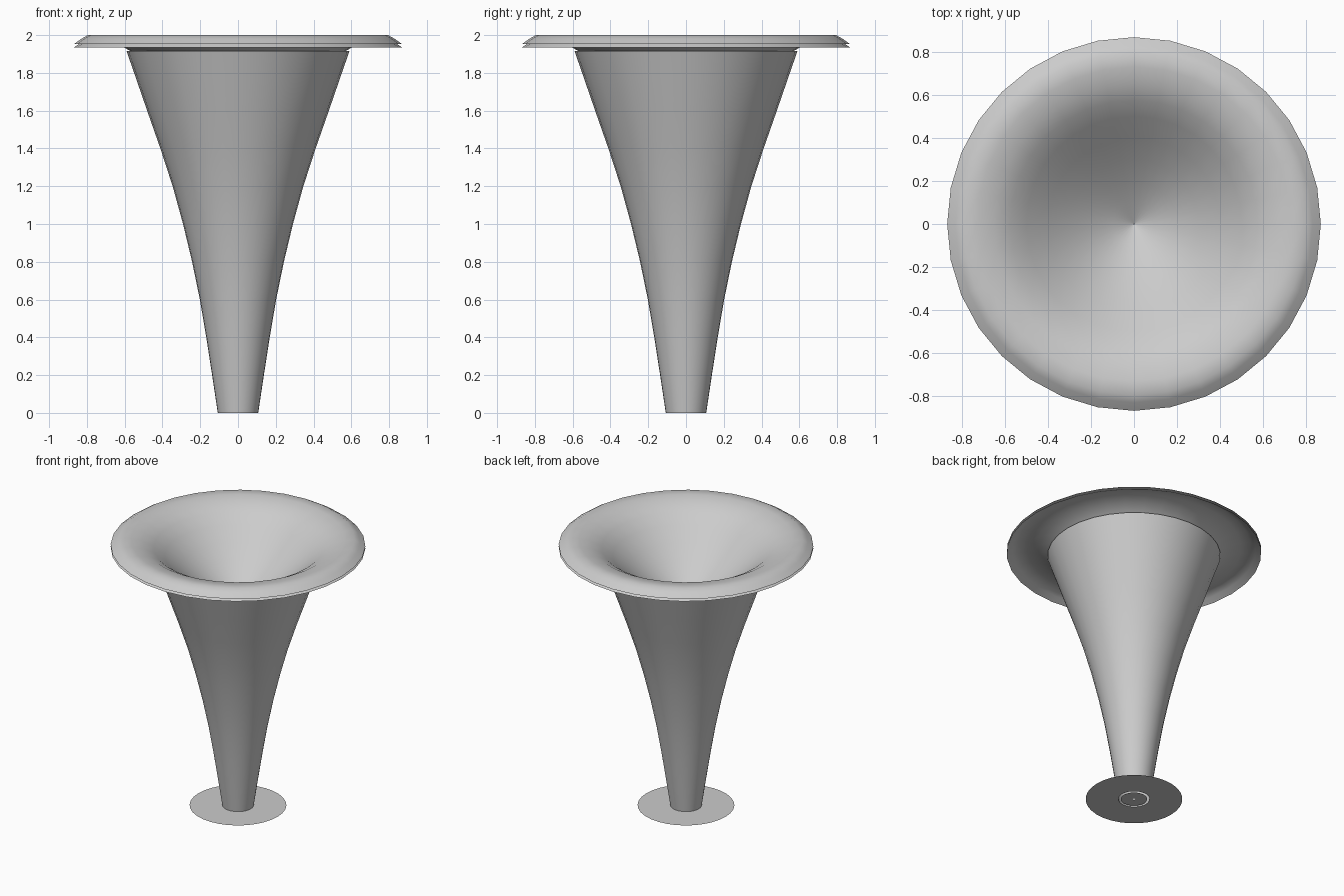
import bpy, bmesh, math

if "Cube" in bpy.data.objects:
    bpy.data.objects.remove(bpy.data.objects["Cube"])

SIDES = 32


def lathe(name, profile, angle=35):
    """Revolve an open (radius, height) profile around z as a thin sheet."""
    bm = bmesh.new()
    rings = []
    for r, z in profile:
        rings.append([bm.verts.new((r * math.cos(2 * math.pi * i / SIDES),
                                    r * math.sin(2 * math.pi * i / SIDES), z))
                      for i in range(SIDES)])
    for a, b in zip(rings, rings[1:]):
        for i in range(SIDES):
            j = (i + 1) % SIDES
            bm.faces.new((a[i], a[j], b[j], b[i]))
    mesh = bpy.data.meshes.new(name)
    bm.to_mesh(mesh)
    bm.free()
    ob = bpy.data.objects.new(name, mesh)
    bpy.context.collection.objects.link(ob)
    bpy.ops.object.select_all(action='DESELECT')
    ob.select_set(True)
    bpy.context.view_layer.objects.active = ob
    bpy.ops.object.shade_smooth_by_angle(angle=math.radians(angle))
    return ob


# Outer flared body, open at the top
body = [(0.107, 0), (0.137, 0.2), (0.168, 0.4), (0.202, 0.6), (0.243, 0.8),
        (0.291, 1.0), (0.346, 1.2), (0.411, 1.4), (0.481, 1.6),
        (0.550, 1.8), (0.590, 1.915)]
lathe("outer_body", body)

# Rolled lip flowing into a conical bowl
bowl = [(0.868, 1.953), (0.83, 1.98), (0.795, 2.0), (0.73, 1.996),
        (0.65, 1.977), (0.575, 1.937), (0.5, 1.875), (0.4, 1.785),
        (0.3, 1.70), (0.2, 1.625), (0.1, 1.56), (0.003, 1.51)]
lathe("bowl_top", list(reversed(bowl)), 50)

# Second thin sheet just beneath the bowl
lathe("bowl_underside", [(r, z - 0.018) for r, z in bowl], 50)

# Flat base plate and the small plug inside the stem
lathe("base_plate", [(0.33, 0), (0.107, 0)])
lathe("stem_plug", [(0.09, 0), (0.01, 0)])
